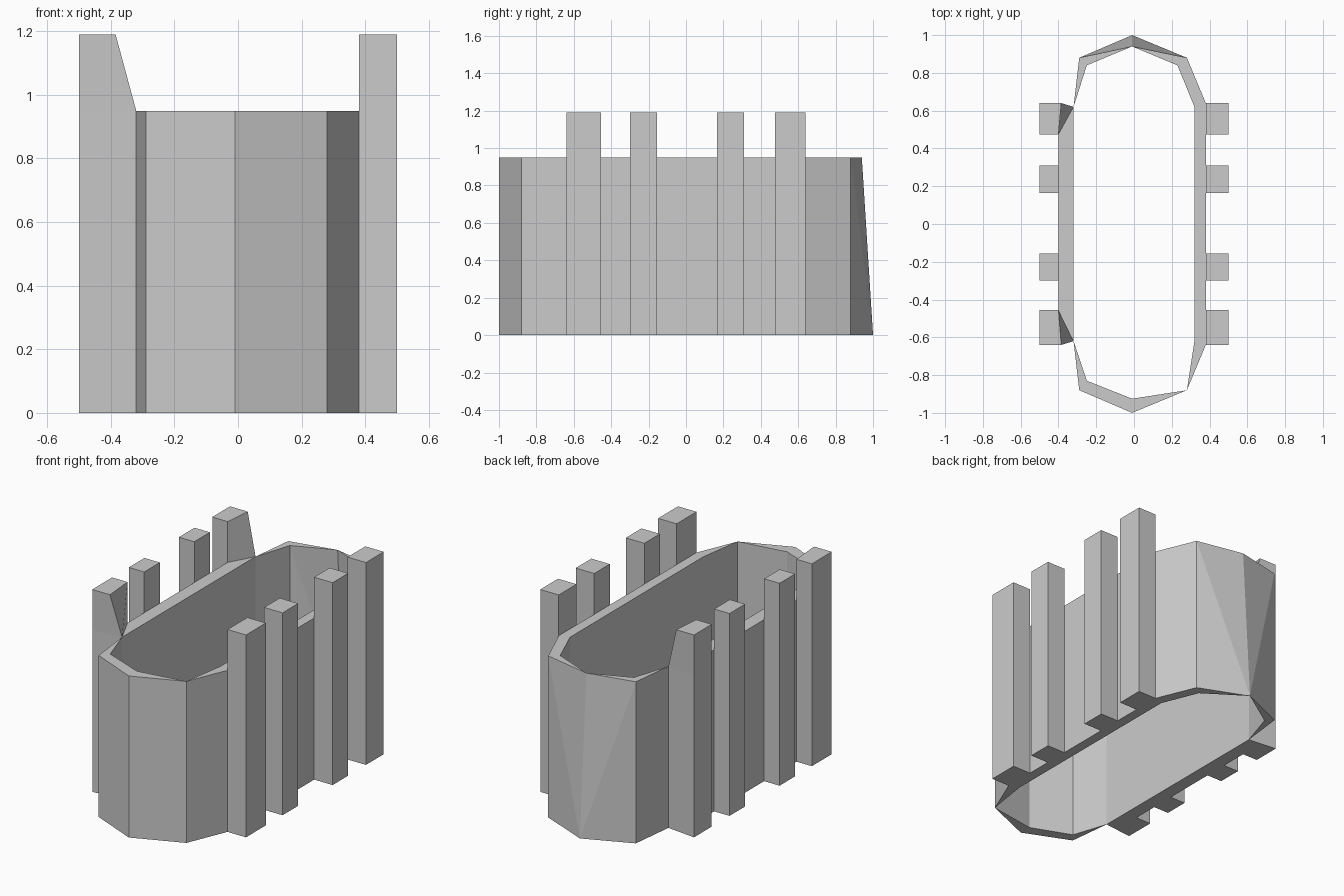
import bpy, bmesh

if "Cube" in bpy.data.objects:
    bpy.data.objects.remove(bpy.data.objects["Cube"])

WALL_Z, POST_Z = 0.95, 1.19
bm = bmesh.new()
cache = {}


def vert(p):
    key = tuple(round(c, 4) for c in p)
    if key not in cache:
        cache[key] = bm.verts.new(key)
    return cache[key]


def face(*pts):
    # Pinched corners share a vertex, so drop repeats
    vs = list(dict.fromkeys(vert(p) for p in pts))
    if len(vs) > 2:
        bm.faces.new(vs)


def at(p, z):
    # The back tip leans inwards towards the rim, with no thickness
    if abs(p[0]) < 0.02 and p[1] > 0.9:
        p = (-0.01, 1.0 if z == 0 else 0.94)
    return (p[0], p[1], z)


def panel(a, b, flip=False):
    q = [at(a, 0), at(b, 0), at(b, WALL_Z), at(a, WALL_Z)]
    if a[1] > 0.93:
        tris = [(q[0], q[1], q[2]), (q[0], q[2], q[3])]
    elif b[1] > 0.93:
        tris = [(q[0], q[1], q[3]), (q[1], q[2], q[3])]
    else:
        tris = [q]
    for t in tris:
        face(*(reversed(t) if flip else t))


# Wall plan: (outer, inner) pairs, counter-clockwise
cuts = [-0.455, -0.30, -0.155, 0.165, 0.31, 0.475]
plan = [((0.38, -0.64), (0.32, -0.62))]
plan += [((0.38, y), (0.32, y)) for y in cuts]
plan += [((0.38, 0.64), (0.32, 0.62)),
         ((0.28, 0.88), (0.23, 0.84)),
         ((-0.01, 1.0), (-0.01, 0.94)),
         ((-0.29, 0.88), (-0.25, 0.84)),
         ((-0.32, 0.62), (-0.32, 0.62))]
plan += [((-0.40, y), (-0.32, y)) for y in reversed(cuts)]
plan += [((-0.32, -0.62), (-0.32, -0.62)),
         ((-0.29, -0.88), (-0.25, -0.83)),
         ((-0.01, -1.0), (-0.01, -0.925)),
         ((0.28, -0.88), (0.28, -0.88))]
post_spans = {0, 2, 4, 6, 11, 13, 15, 17}


# Square post standing on the wall span a-b
def post(a, b):
    side = 0.5 if a[0] > 0 else -0.5

    def end_y(p):
        return 0.64 * (1 if p[1] > 0 else -1) if abs(p[1]) > 0.6 else p[1]

    def top(p):
        return (-0.385, end_y(p)) if p[0] == -0.32 else p

    oa, ob = (side, end_y(a)), (side, end_y(b))
    low = [a, oa, ob, b]
    high = [top(a), oa, ob, top(b)]
    levels = [[(*p, 0) for p in low], [(*p, WALL_Z) for p in low],
              [(*p, POST_Z) for p in high]]
    for k, sides in ((0, 3), (1, 4)):
        r, s = levels[k], levels[k + 1]
        for i in range(sides):
            j = (i + 1) % 4
            face(r[i], r[j], s[j], s[i])
    face(*reversed(levels[0]))
    face(*levels[2])


# Wall skin, rim and underside, with posts along the long sides
for i, (o0, n0) in enumerate(plan):
    o1, n1 = plan[(i + 1) % len(plan)]
    if i in post_spans:
        post(o0, o1)
    else:
        panel(o0, o1)
    panel(n0, n1, flip=True)
    face(*[at(p, WALL_Z) for p in (o0, o1, n1, n0)])
    face(*[at(p, 0) for p in (n0, n1, o1, o0)])

mesh = bpy.data.meshes.new("walled_ring_with_posts")
bm.to_mesh(mesh)
bm.free()
obj = bpy.data.objects.new("walled_ring_with_posts", mesh)
bpy.context.collection.objects.link(obj)
